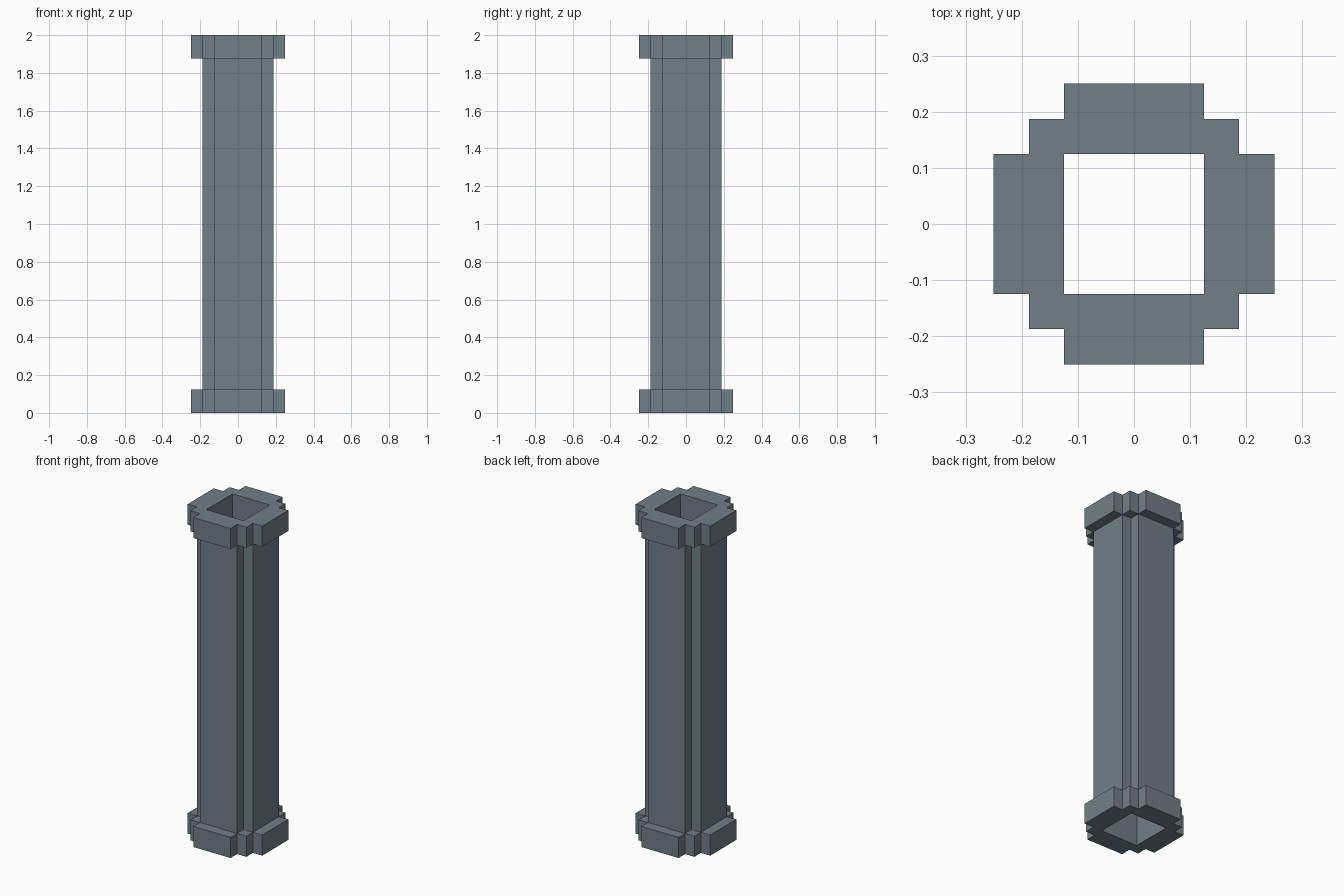
import bpy, bmesh

if "Cube" in bpy.data.objects:
    bpy.data.objects.remove(bpy.data.objects["Cube"])

# Single slate grey colour
slate = bpy.data.materials.new("slate_grey")
slate.diffuse_color = (0.165, 0.212, 0.245, 1)
slate.use_nodes = True
slate.node_tree.nodes["Principled BSDF"].inputs["Base Color"].default_value = slate.diffuse_color

GRID = [-0.25, -0.1875, -0.125, 0.125, 0.1875, 0.25]


def extruded_cells(name, keep, z0, z1, caps=True):
    """Extrude the grid cells whose ring numbers satisfy keep(a, b)."""
    bm = bmesh.new()
    for i in range(5):
        for j in range(5):
            if keep(abs(i - 2), abs(j - 2)):
                x0, x1, y0, y1 = GRID[i], GRID[i + 1], GRID[j], GRID[j + 1]
                bm.faces.new([bm.verts.new((x, y, z0)) for x, y in
                              ((x0, y0), (x0, y1), (x1, y1), (x1, y0))])
    bmesh.ops.remove_doubles(bm, verts=bm.verts[:], dist=1e-5)
    base = bm.faces[:]
    top = bmesh.ops.extrude_face_region(bm, geom=base, use_keep_orig=True)["geom"]
    bmesh.ops.translate(bm, vec=(0, 0, z1 - z0),
                        verts=[v for v in top if isinstance(v, bmesh.types.BMVert)])
    bm.normal_update()
    bmesh.ops.recalc_face_normals(bm, faces=bm.faces[:])
    if not caps:
        flat = [f for f in bm.faces if abs(f.normal.z) > 0.5]
        bmesh.ops.delete(bm, geom=flat, context='FACES_ONLY')
    mesh = bpy.data.meshes.new(name)
    bm.to_mesh(mesh)
    bm.free()
    mesh.materials.append(slate)
    obj = bpy.data.objects.new(name, mesh)
    bpy.context.collection.objects.link(obj)
    return obj


# End collars: stepped outline around a square hole
def collar(a, b):
    return 0 < max(a, b) and a + b <= 2


extruded_cells("bottom_collar", collar, 0, 0.125)
extruded_cells("top_collar", collar, 1.875, 2)

# Shaft: four wall panels around the square bore, notched at the corners
extruded_cells("shaft", lambda a, b: a + b == 1, 0.125, 1.875, caps=False)
